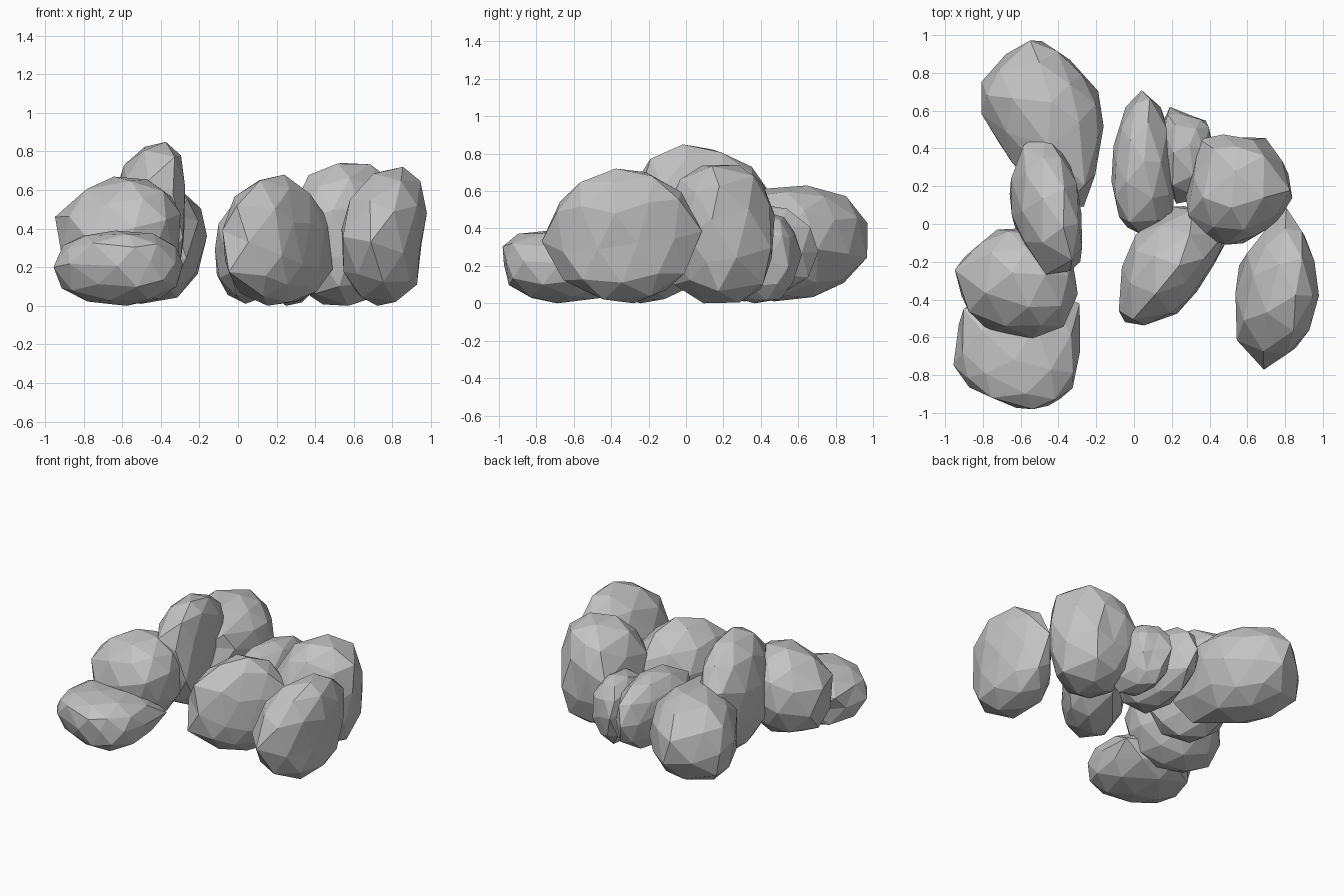
import bpy, bmesh, math, random
from mathutils import Euler, Vector

default_cube = bpy.data.objects.get("Cube")
if default_cube:
    bpy.data.objects.remove(default_cube, do_unlink=True)

# One plain stone colour for the whole pile
stone = bpy.data.materials.new("grey_stone")
stone.use_nodes = True
stone.diffuse_color = (0.55, 0.55, 0.55, 1)
stone.node_tree.nodes["Principled BSDF"].inputs["Base Color"].default_value = stone.diffuse_color


def outline_point(outline, angle):
    """Point on a closed plan outline; the first point lies at angle zero."""
    position = (angle / math.tau) % 1.0 * len(outline)
    index = int(position)
    start = outline[index % len(outline)]
    end = outline[(index + 1) % len(outline)]
    return start.lerp(end, position - index)


def boulder(name, outline, bottom, waist, top,
            lean=(0, 0), foot=(0, 0), slope=(0, 0), blunt=0.88, seed=1):
    """Faceted rock that follows a plan outline between two heights.

    lean and foot shift its crown and its base, slope tips its waist,
    and a low blunt makes it blocky.
    """
    rng = random.Random(seed)
    outline = [Vector(point) for point in outline]
    centre = sum(outline, Vector((0, 0))) / len(outline)
    lean, foot, slope = Vector(lean), Vector(foot), Vector(slope)

    bm = bmesh.new()
    bmesh.ops.create_icosphere(bm, subdivisions=2, radius=1)
    # A small tilt and uneven vertices break up the regular facets
    tilt = Euler([rng.uniform(-0.25, 0.25) for axis in "xyz"]).to_matrix()
    for vert in bm.verts:
        vert.co = tilt @ vert.co
    highest = max(vert.co.z for vert in bm.verts)
    lowest = min(vert.co.z for vert in bm.verts)

    for vert in bm.verts:
        x, y, z = vert.co
        spread = min(1, math.hypot(x, y)) ** blunt * rng.uniform(0.97, 1.04)
        edge = outline_point(outline, math.atan2(y, x))
        offset = (edge - centre) * spread
        if z > 0:
            plan = centre + offset + lean * z
            height = waist + (top - waist) * (z / highest) ** blunt
        else:
            plan = centre + offset - foot * z
            height = waist - (waist - bottom) * (z / lowest) ** blunt
        height += (slope.dot(offset) + rng.uniform(-0.02, 0.02)) * (1 - abs(z))
        vert.co = (plan.x, plan.y, max(0, height))

    bmesh.ops.recalc_face_normals(bm, faces=bm.faces)
    mesh = bpy.data.meshes.new(name)
    bm.to_mesh(mesh)
    bm.free()
    mesh.materials.append(stone)
    rock = bpy.data.objects.new(name, mesh)
    bpy.context.collection.objects.link(rock)


# Right-hand cluster
boulder("back_right_boulder",
        [(-.17, .45), (-.17, .69), (-.35, .91), (-.54, 1),
         (-.81, .82), (-.82, .62), (-.62, .3), (-.25, .06)],
        bottom=.01, waist=.34, top=.63, foot=(0, -.1), slope=(.1, -.18), seed=3)

boulder("tall_slab",
        [(-.28, .05), (-.32, .31), (-.45, .5), (-.6, .44),
         (-.67, .2), (-.64, -.05), (-.48, -.27), (-.28, -.2)],
        bottom=.04, waist=.47, top=.85, lean=(.06, -.11), slope=(0, .15), seed=5)

boulder("middle_right_boulder",
        [(-.28, -.3), (-.36, -.1), (-.55, -.02), (-.75, -.03),
         (-.97, -.23), (-.86, -.53), (-.55, -.62), (-.35, -.53)],
        bottom=.05, waist=.37, top=.67, slope=(.15, 0), blunt=.92, seed=7)

boulder("front_right_boulder",
        [(-.27, -.72), (-.3, -.42), (-.6, -.28), (-.92, -.42),
         (-.96, -.72), (-.87, -.87), (-.55, -1), (-.37, -.94)],
        bottom=0, waist=.22, top=.39, lean=(0, -.06), seed=9)

# Left-hand cluster
boulder("inner_boulder",
        [(.22, .25), (.2, .5), (.07, .74), (-.04, .64),
         (-.12, .38), (-.12, .15), (-.03, -.08), (.2, 0)],
        bottom=.01, waist=.3, top=.54, blunt=.92, seed=11)

boulder("small_back_boulder",
        [(.43, .33), (.4, .53), (.33, .57), (.18, .62),
         (.14, .5), (.13, .33), (.2, .1), (.38, .14)],
        bottom=0, waist=.26, top=.49, seed=13)

boulder("back_left_boulder",
        [(.87, .18), (.7, .46), (.5, .48), (.34, .45),
         (.24, .1), (.35, -.07), (.53, -.14), (.76, 0)],
        bottom=0, waist=.37, top=.74, lean=(.04, 0), seed=15)

boulder("leaning_boulder",
        [(.44, -.2), (.5, -.05), (.28, .15), (.02, -.04),
         (-.08, -.25), (-.08, -.55), (.19, -.52), (.32, -.37)],
        bottom=0, waist=.28, top=.68, slope=(-.2, 0), blunt=.96, seed=17)

boulder("front_left_boulder",
        [(.97, -.37), (.93, -.1), (.8, .08), (.66, -.04),
         (.54, -.22), (.51, -.57), (.69, -.76), (.9, -.64)],
        bottom=0, waist=.36, top=.72, lean=(.07, 0), seed=19)
